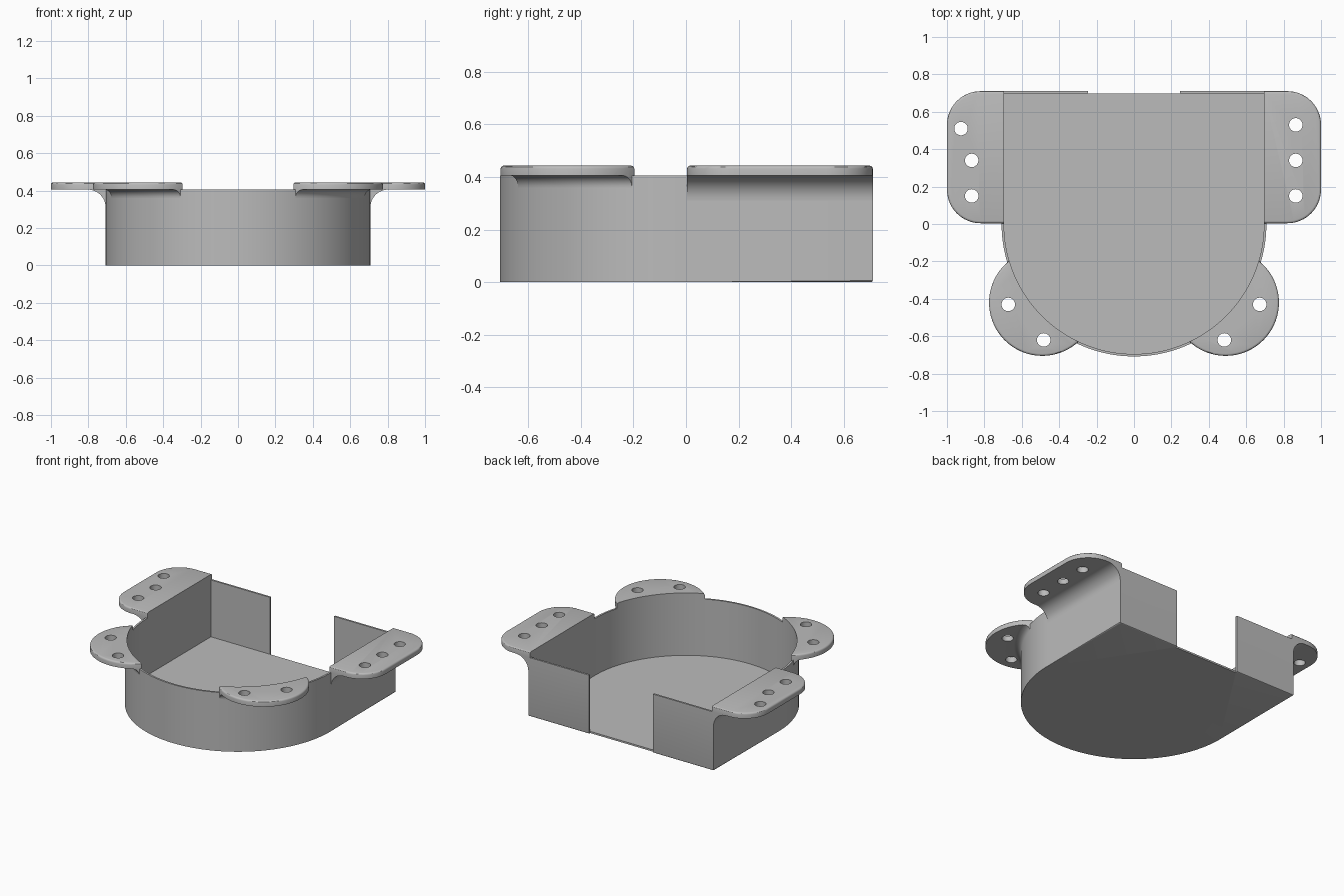
import bpy, bmesh
from math import sin, cos, pi, radians
from mathutils import Matrix

if "Cube" in bpy.data.objects:
    bpy.data.objects.remove(bpy.data.objects["Cube"])

grey = bpy.data.materials.new("plain grey")
grey.use_nodes = True
COLOUR = (0.5, 0.5, 0.5, 1)
grey.diffuse_color = COLOUR
grey.node_tree.nodes["Principled BSDF"].inputs["Base Color"].default_value = COLOUR

R_OUT, R_IN, BACK = 0.708, 0.695, 0.71
RIM, TOP, FLOOR = 0.405, 0.443, 0.012


def arc(cx, cy, r, a0, a1, n):
    """Points along an arc, angles in degrees."""
    return [(cx + r * cos(radians(a0 + (a1 - a0) * i / n)),
             cy + r * sin(radians(a0 + (a1 - a0) * i / n))) for i in range(n + 1)]


def finish(name, bm):
    bmesh.ops.recalc_face_normals(bm, faces=bm.faces)
    mesh = bpy.data.meshes.new(name)
    bm.to_mesh(mesh)
    bm.free()
    mesh.materials.append(grey)
    obj = bpy.data.objects.new(name, mesh)
    bpy.context.collection.objects.link(obj)
    return obj


def prism(name, outline, z0, z1, round_z=None, radius=0.0, skip=None):
    """Extrude an outline upwards, optionally rounding the edges at one height."""
    bm = bmesh.new()
    face = bm.faces.new([bm.verts.new((x, y, z0)) for x, y in outline])
    top = bmesh.ops.extrude_face_region(bm, geom=[face])["geom"]
    for v in top:
        if isinstance(v, bmesh.types.BMVert):
            v.co.z = z1
    if round_z is not None:
        edges = [e for e in bm.edges
                 if all(abs(v.co.z - round_z) < 1e-5 for v in e.verts)
                 and not (skip and all(skip(v.co) for v in e.verts))]
        bmesh.ops.bevel(bm, geom=edges, offset=radius, segments=3,
                        profile=0.5, affect="EDGES")
    return finish(name, bm)


def combine(obj, cutter, operation="DIFFERENCE"):
    """Apply a boolean and discard the cutter."""
    mod = obj.modifiers.new("cut", "BOOLEAN")
    mod.operation, mod.solver, mod.object = operation, "EXACT", cutter
    bpy.context.view_layer.update()
    graph = bpy.context.evaluated_depsgraph_get()
    mesh = bpy.data.meshes.new_from_object(obj.evaluated_get(graph))
    obj.modifiers.clear()
    obj.data = mesh
    bpy.data.objects.remove(cutter)


def drill(obj, holes):
    for x, y in holes:
        combine(obj, prism("drill", arc(x, y, 0.036, 0, 348.75, 31), 0.2, 0.6))


def u_outline(r, back):
    return [(-r, back)] + arc(0, 0, r, 180, 360, 96) + [(r, back)]


def fillet(r):
    """Concave curve from the wall out to the underside of a flange."""
    return arc(R_OUT + r, RIM - r, r, 180, 90, 12)


# Tray: rounded front, straight sides, back wall with a central opening
tray = prism("tray", u_outline(R_OUT, BACK), 0, RIM, 0, 0.006)
combine(tray, prism("cavity", u_outline(R_IN, 0.697), FLOOR, 1))
combine(tray, prism("opening", [(-0.245, 0.697), (0.245, 0.697),
                                (0.245, 0.8), (-0.245, 0.8)], -0.1, 1))
parts = [tray]

for side, label in ((1, "left"), (-1, "right")):
    # Side mounting flange with rounded outer corners
    outline = ([(R_IN, 0.004)] + arc(0.82, 0.184, 0.18, -90, 0, 16)
               + arc(0.82, BACK - 0.18, 0.18, 0, 90, 16) + [(R_IN, BACK)])
    flange = prism(label + "_side_flange", [(side * x, y) for x, y in outline],
                   RIM, TOP, TOP, 0.012, lambda co: abs(abs(co.x) - R_IN) < 1e-5)
    if side > 0:
        drill(flange, [(0.865, 0.53), (0.865, 0.34), (0.865, 0.15)])
    else:
        drill(flange, [(-0.925, 0.51), (-0.868, 0.34), (-0.868, 0.15)])

    # Fillet under the side flange
    section = [(0.702, RIM), (0.702, RIM - 0.095)] + fillet(0.095)
    support = prism(label + "_flange_fillet", [(side * x, z) for x, z in section],
                    -BACK, -0.004)
    support.data.transform(Matrix.Rotation(pi / 2, 4, "X"))

    # Front tab: a disc trimmed to a ring that carries the fillet
    tab = prism(label + "_front_tab", arc(side * 0.49, -0.42, 0.285, 0, 355, 71),
                0.3, TOP, TOP, 0.012)
    section = ([(R_IN, 0.5), (R_IN, RIM), (0.702, RIM), (0.702, RIM - 0.045)]
               + fillet(0.045) + [(1.1, RIM), (1.1, 0.5)])
    bm = bmesh.new()
    face = bm.faces.new([bm.verts.new((x, 0, z)) for x, z in section])
    bmesh.ops.spin(bm, geom=[face], cent=(0, 0, 0), axis=(0, 0, 1),
                   angle=2 * pi, steps=192, use_merge=True)
    bmesh.ops.remove_doubles(bm, verts=bm.verts, dist=1e-5)
    inner = [f for f in bm.faces if len(f.verts) > 4]
    bmesh.ops.delete(bm, geom=inner, context="FACES_ONLY")
    combine(tab, finish("ring", bm), "INTERSECT")
    drill(tab, [(side * 0.672, -0.43), (side * 0.483, -0.62)])
    parts += [flange, support, tab]

# Smooth the curves and keep the edges sharp
bpy.ops.object.select_all(action="DESELECT")
for part in parts:
    part.select_set(True)
bpy.context.view_layer.objects.active = tray
bpy.ops.object.shade_smooth_by_angle(angle=radians(30))
